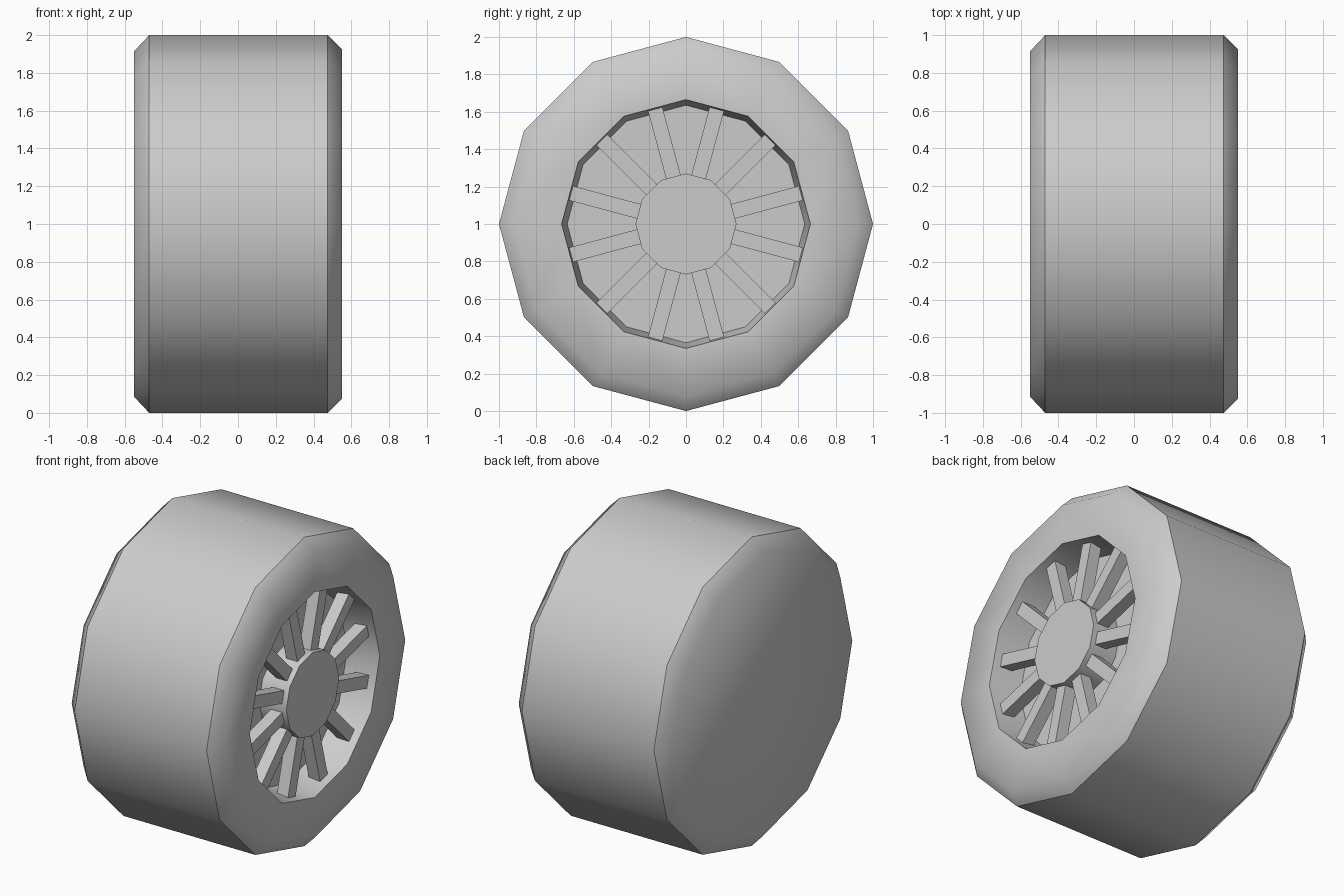
import bpy, bmesh
from math import sin, cos, radians
from mathutils import Matrix

SIDES = 12
AXLE = Matrix.Translation((0, 0, 1))

if "Cube" in bpy.data.objects:
    bpy.data.objects.remove(bpy.data.objects["Cube"], do_unlink=True)

grey = bpy.data.materials.new("plain_grey")
grey.use_nodes = True
colour = (0.6, 0.6, 0.6, 1)
grey.diffuse_color = colour
grey.node_tree.nodes["Principled BSDF"].inputs["Base Color"].default_value = colour


def finish(name, bm):
    bmesh.ops.recalc_face_normals(bm, faces=bm.faces[:])
    mesh = bpy.data.meshes.new(name)
    bm.to_mesh(mesh)
    bm.free()
    mesh.materials.append(grey)
    obj = bpy.data.objects.new(name, mesh)
    bpy.context.collection.objects.link(obj)
    obj.matrix_world = AXLE
    return obj


def lathe(name, profile):
    """Revolve (x, radius, sharp) points about the axle and cap both ends."""
    bm = bmesh.new()
    rings = []
    for x, r, sharp in profile:
        angles = [radians(360 / SIDES * i) for i in range(SIDES)]
        rings.append([bm.verts.new((x, r * sin(a), r * cos(a))) for a in angles])
    for a, b in zip(rings, rings[1:]):
        for i in range(SIDES):
            j = (i + 1) % SIDES
            bm.faces.new((a[i], a[j], b[j], b[i]))
    bm.faces.new(rings[0])
    bm.faces.new(rings[-1])
    for face in bm.faces:
        face.smooth = True
    for ring, point in zip(rings, profile):
        if point[2]:
            for i in range(SIDES):
                bm.edges.get((ring[i], ring[(i + 1) % SIDES])).smooth = False
    return finish(name, bm)


# Tyre with bevelled shoulders, closed back and recessed wheel well
lathe("tyre", [
    (-0.55, 0.915, False),
    (-0.47, 1.0, True),
    (0.475, 1.0, True),
    (0.55, 0.925, False),
    (0.55, 0.665, True),
    (0.34, 0.635, True),
])

# Hub standing in the middle of the well
lathe("hub", [(0.33, 0.27, True), (0.535, 0.27, True)])

# Spokes, one towards the middle of each rim side
bm = bmesh.new()
for i in range(SIDES):
    turn = Matrix.Rotation(radians(360 / SIDES * (i + 0.5)), 4, "X")
    place = Matrix.Translation((0.46, 0, 0.44))
    size = Matrix.Diagonal((0.08, 0.08, 0.4, 1))
    bmesh.ops.create_cube(bm, size=1, matrix=turn @ place @ size)
finish("spokes", bm)
